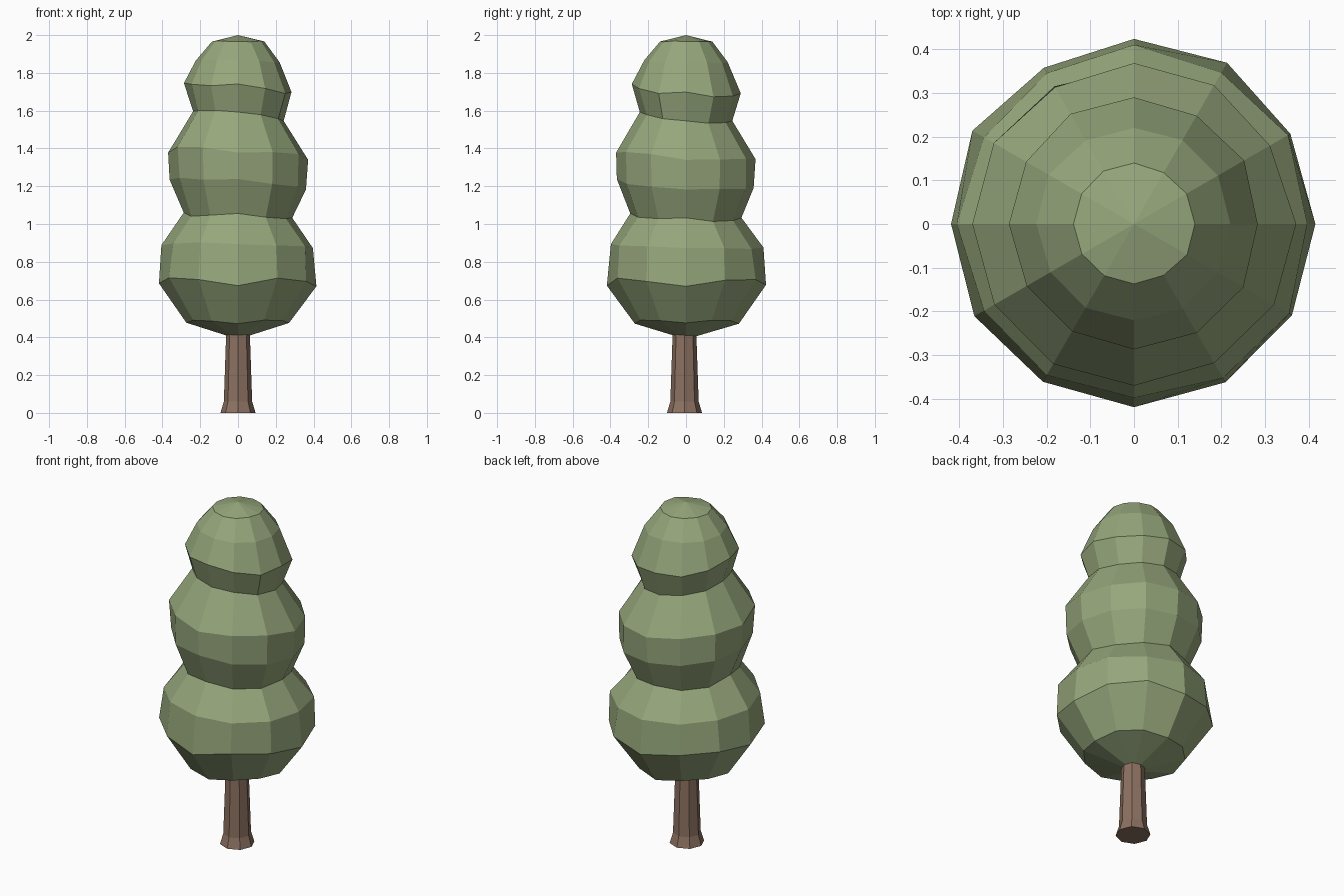
import bpy
import bmesh
import math
import random

random.seed(4)

cube = bpy.data.objects.get("Cube")
if cube:
    bpy.data.objects.remove(cube, do_unlink=True)


def make_material(name, rgb):
    mat = bpy.data.materials.new(name)
    mat.use_nodes = True
    color = (*rgb, 1)
    mat.diffuse_color = color
    bsdf = next(n for n in mat.node_tree.nodes if n.type == "BSDF_PRINCIPLED")
    bsdf.inputs["Base Color"].default_value = color
    bsdf.inputs["Roughness"].default_value = 0.9
    return mat


def lathe(name, rings, sides, mat, bottom, top, center_y=0, jitter=0):
    """Faceted turned shape; each ring is (height, radius, tilt, ripple)."""
    bm = bmesh.new()
    loops = []
    for height, radius, tilt, ripple in rings:
        loop = []
        for i in range(sides):
            a = math.tau * i / sides
            r = radius * (1 + random.uniform(-jitter, jitter))
            x, y = r * math.cos(a), r * math.sin(a)
            z = height - tilt * (x + y) - ripple * math.cos(4 * a)
            z += random.uniform(-jitter, jitter) * radius
            loop.append(bm.verts.new((x, y + center_y, z)))
        loops.append(loop)
    for low, high in zip(loops, loops[1:]):
        for i in range(sides):
            j = (i + 1) % sides
            bm.faces.new((low[i], low[j], high[j], high[i]))
    # Close each end with a fan to a single point
    for loop, z in ((loops[0], bottom), (loops[-1], top)):
        tip = bm.verts.new((0, center_y, z))
        for i in range(sides):
            bm.faces.new((loop[i], loop[(i + 1) % sides], tip))
    bmesh.ops.recalc_face_normals(bm, faces=bm.faces[:])
    mesh = bpy.data.meshes.new(name)
    bm.to_mesh(mesh)
    bm.free()
    mesh.materials.append(mat)
    obj = bpy.data.objects.new(name, mesh)
    bpy.context.collection.objects.link(obj)
    return obj


leaf_green = make_material("leaf green", (0.305, 0.385, 0.2))
bark_brown = make_material("bark brown", (0.262, 0.166, 0.119))

# Trunk with a flared foot, running up into the foliage
lathe("trunk",
      [(0, 0.093, 0, 0), (0.06, 0.075, 0, 0), (0.44, 0.062, 0, 0)],
      8, bark_brown, 0, 0.44, center_y=-0.008)

# Foliage in three stacked clumps with pinched waists
foliage_rings = [
    (0.485, 0.275, 0, 0.01),
    (0.695, 0.42, 0.01, 0.02),
    (0.885, 0.403, 0.02, 0),
    (1.035, 0.29, 0.04, -0.01),
    (1.21, 0.36, 0.06, 0),
    (1.37, 0.365, 0.06, 0.01),
    (1.57, 0.242, 0.1, 0),
    (1.71, 0.287, 0.08, -0.01),
    (1.86, 0.222, 0.02, 0),
    (1.967, 0.138, 0, 0),
]
lathe("foliage", foliage_rings, 12, leaf_green, 0.39, 2.0, jitter=0.018)
